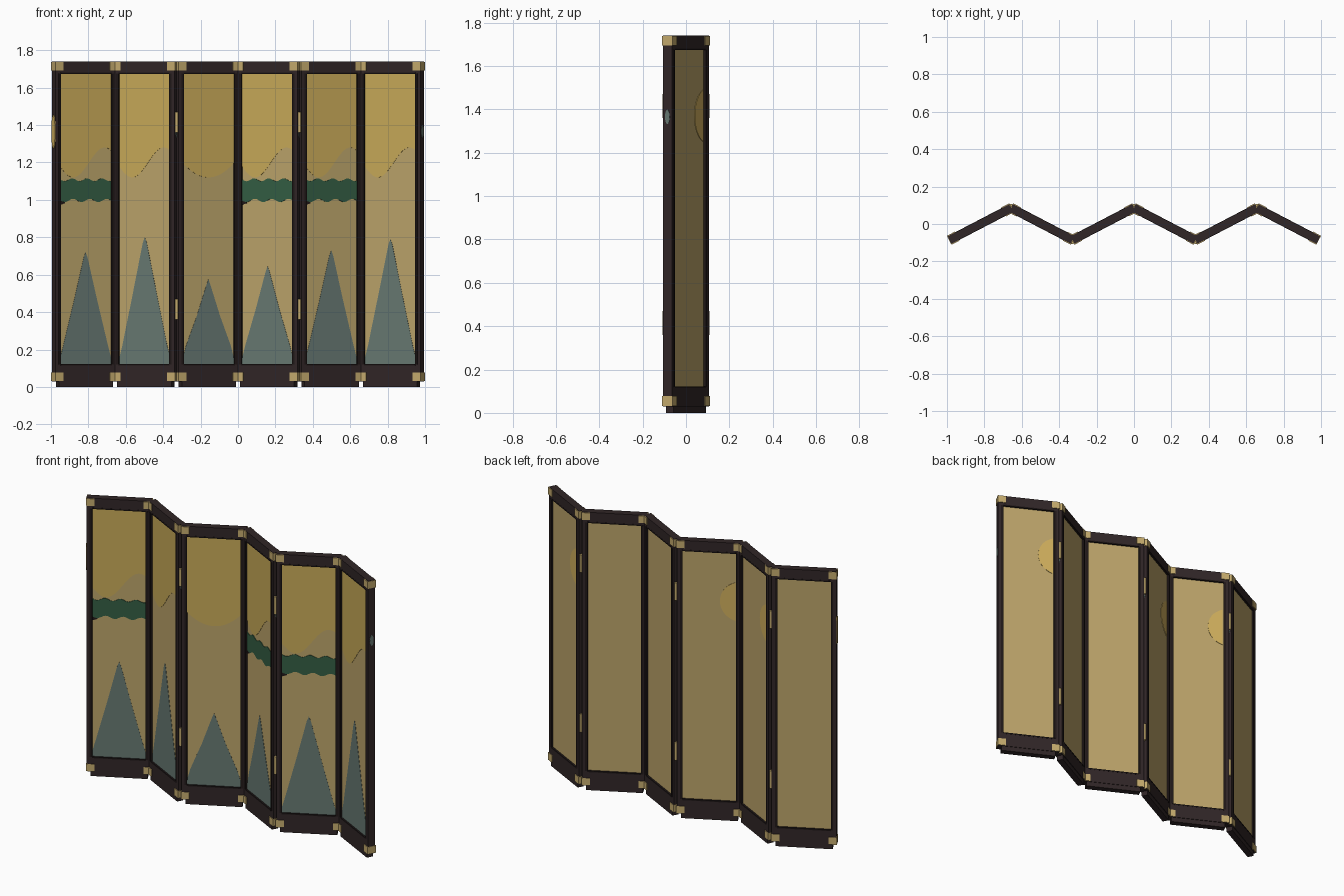
import bpy, bmesh, math
from mathutils import Matrix, Vector

cube = bpy.data.objects.get("Cube")
if cube:
    bpy.data.objects.remove(cube, do_unlink=True)


def material(name, r, g, b):
    m = bpy.data.materials.new(name)
    m.use_nodes = True
    m.diffuse_color = (r, g, b, 1)
    m.node_tree.nodes["Principled BSDF"].inputs["Base Color"].default_value = (r, g, b, 1)
    return m


LACQUER = material("dark lacquer", .030, .019, .020)
BLACK = material("black trim", .014, .009, .009)
SILK = material("tan silk", .50, .37, .143)
SKY = material("gold sky", .58, .40, .098)
TEAL = material("grey teal", .136, .19, .168)
GREEN = material("pine green", .034, .11, .056)
BRASS = material("brass", .56, .41, .155)
MOON = material("moon gold", .63, .43, .11)

PITCH, ANGLE = .3283, math.radians(27.5)
HALF = .185            # half panel width
SILK_U = .155          # half silk width
LOW, HIGH = .12, 1.675  # silk opening
BOTTOM, TOP = .03, 1.74


def finish(name, bm, mat, matrix):
    bmesh.ops.recalc_face_normals(bm, faces=bm.faces)
    mesh = bpy.data.meshes.new(name)
    bm.to_mesh(mesh)
    bm.free()
    mesh.materials.append(mat)
    obj = bpy.data.objects.new(name, mesh)
    obj.matrix_world = matrix
    bpy.context.collection.objects.link(obj)
    return obj


def boxes(name, spans, mat, matrix):
    """One object from (u0, u1, half depth, z0, z1) boxes."""
    bm = bmesh.new()
    for u0, u1, d, z0, z1 in spans:
        m = Matrix.Translation(((u0 + u1) / 2, 0, (z0 + z1) / 2)) @ Matrix.Diagonal((u1 - u0, 2 * d, z1 - z0, 1))
        bmesh.ops.create_cube(bm, size=1, matrix=m)
    return finish(name, bm, mat, matrix)


def plate(name, outline, y, depth, mat, matrix):
    """Thin extruded (u, z) outline."""
    bm = bmesh.new()
    face = bm.faces.new([bm.verts.new((u, y, z)) for u, z in outline])
    out = bmesh.ops.extrude_face_region(bm, geom=[face])
    bmesh.ops.translate(bm, vec=(0, depth, 0),
                        verts=[v for v in out["geom"] if isinstance(v, bmesh.types.BMVert)])
    return finish(name, bm, mat, matrix)


def oval(cu, cz, ru, rz, steps=32):
    return [(cu + ru * math.cos(2 * math.pi * k / steps), cz + rz * math.sin(2 * math.pi * k / steps))
            for k in range(steps)]


def across(steps):
    return [-SILK_U + 2 * SILK_U * k / steps for k in range(steps + 1)]


def sky_edge(i, u):
    if i == 2:
        return 1.12 + 3.3 * u * u
    return 1.2 + .08 * math.sin((u - .02) / .19 * math.pi)


def build_panel(i, peak):
    side = 1 if i % 2 == 0 else -1
    m = Matrix.Translation(((i - 2.5) * PITCH, 0, 0)) @ Matrix.Rotation(side * ANGLE, 4, "Z")
    n = str(i + 1)

    # Frame, foot and inner trim
    boxes("frame_" + n, [
        (-HALF, -SILK_U, .0225, BOTTOM, TOP), (SILK_U, HALF, .0225, BOTTOM, TOP),
        (-SILK_U, SILK_U, .0225, HIGH, TOP), (-SILK_U, SILK_U, .0225, BOTTOM, LOW)], LACQUER, m)
    boxes("foot_" + n, [(-.163, .163, .019, 0, BOTTOM + .01)], LACQUER, m)
    t = .012
    boxes("trim_" + n, [
        (-SILK_U - t, -SILK_U + .002, .0235, LOW, HIGH), (SILK_U - .002, SILK_U + t, .0235, LOW, HIGH),
        (-SILK_U, SILK_U, .0235, HIGH - .002, HIGH + .006),
        (-SILK_U, SILK_U, .0235, LOW - .006, LOW + .002)], BLACK, m)

    # Brass corner caps
    boxes("corner_caps_" + n, [
        (min(s * .14, s * .188), max(s * .14, s * .188), .027, z0, z0 + .045)
        for s in (-1, 1) for z0 in (BOTTOM + .002, TOP - .047)], BRASS, m)

    # Silk and painted scenery on the front
    boxes("silk_" + n, [(-SILK_U, SILK_U, .012, LOW, HIGH)], SILK, m)
    us = across(24)
    plate("sky_" + n, [(u, sky_edge(i, u)) for u in us] + [(SILK_U, HIGH), (-SILK_U, HIGH)],
          -.0135, .003, SKY, m)
    left = [(-SILK_U, LOW), (-.152, .16), (-.135, .22), (-.07, LOW + .57 * (peak - LOW)), (-.012, peak - .03)]
    plate("mountain_" + n, left + [(0, peak)] + [(-u, z) for u, z in reversed(left)], -.0135, .003, TEAL, m)
    if i in (0, 3, 4):
        upper = [(u, 1.107 + .008 * math.sin(70 * u + 1)) for u in us]
        lower = [(u, .997 + .009 * math.sin(62 * u)) for u in reversed(us)]
        plate("pine_band_" + n, upper + lower, -.015, .004, GREEN, m)
        plate("branch_tip_" + n, [(-SILK_U, .972), (-.125, .982), (-.125, 1), (-SILK_U, 1)],
              -.0145, .003, BLACK, m)

    # Moon showing at the edge of the back silk
    if i in (1, 2, 5):
        arc = [p for p in oval(-HALF, 1.37, .125, .125, 64) if p[0] > -SILK_U]
        arc.sort(key=lambda p: p[1])
        plate("back_moon_" + n, arc, .0115, .003, MOON, m)

    # Slivers of paint wrapping the panel ends
    end = m @ Matrix.Translation((HALF, 0, 0)) @ Matrix.Rotation(math.pi / 2, 4, "Z")
    plate("end_paint_" + n, oval(0, 1.365, .012, .033), -.002, .003, TEAL, end)
    if i == 0:
        start = m @ Matrix.Translation((-HALF, 0, 0)) @ Matrix.Rotation(math.pi / 2, 4, "Z")
        plate("end_moon", oval(0, 1.365, .0215, .09), -.002, .006, MOON, start)


for index, height in enumerate((.72, .80, .575, .645, .73, .79)):
    build_panel(index, height)

# Hinge barrels on the outer side of each fold
for j in range(1, 6):
    back = 1 if j % 2 else -1
    for z in (.415, 1.415):
        bm = bmesh.new()
        bmesh.ops.create_cone(bm, cap_ends=True, segments=12, radius1=.008, radius2=.008, depth=.11)
        finish("hinge_%d_%s" % (j, "upper" if z > 1 else "lower"), bm, BRASS,
               Matrix.Translation(Vector(((j - 3) * PITCH, back * .1, z))))
